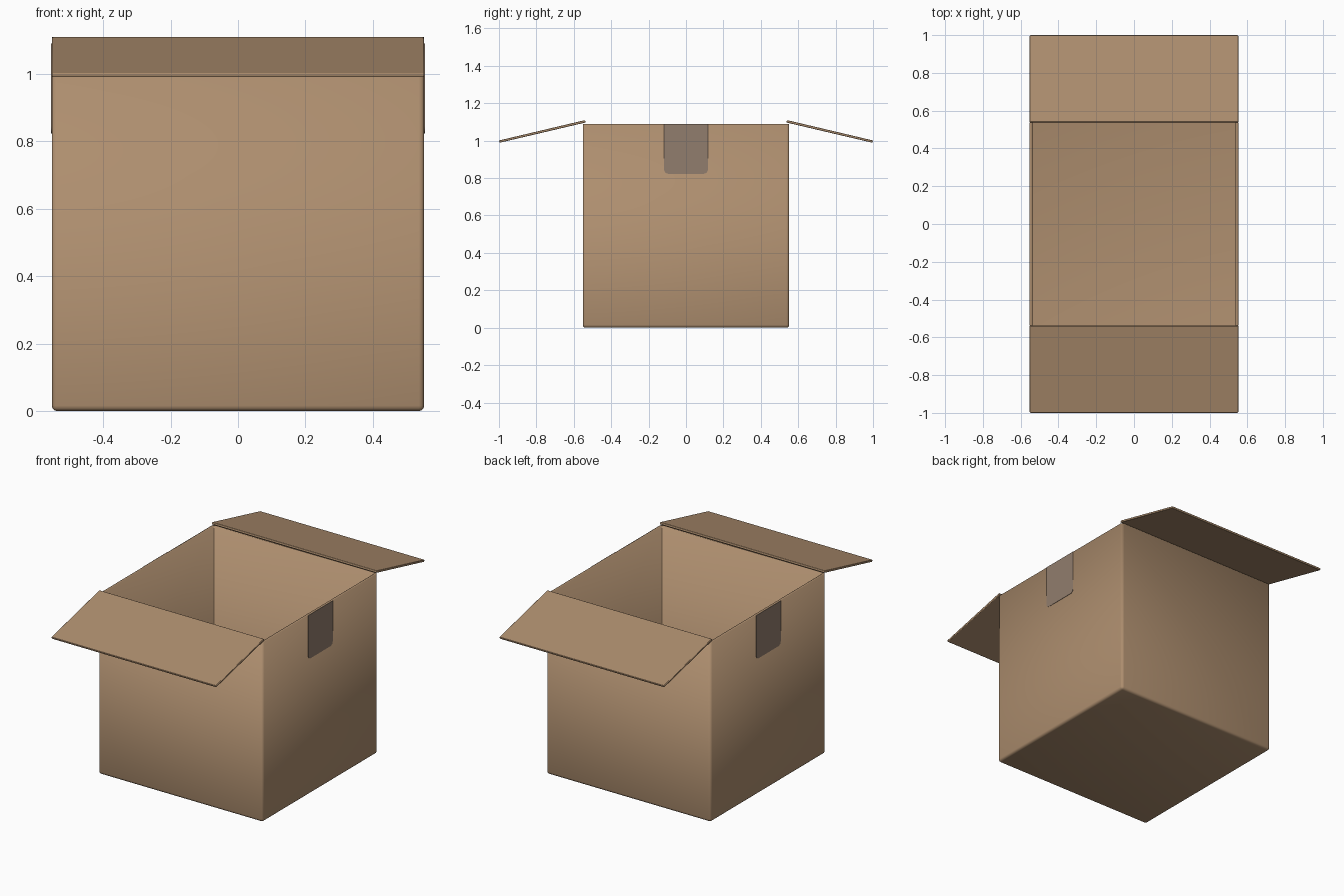
import bpy, bmesh, math

if "Cube" in bpy.data.objects:
    bpy.data.objects.remove(bpy.data.objects["Cube"])

HALF, TOP, WALL = 0.552, 1.09, 0.014


def material(name, rgb):
    m = bpy.data.materials.new(name)
    m.diffuse_color = (*rgb, 1)
    m.use_nodes = True
    m.node_tree.nodes["Principled BSDF"].inputs["Base Color"].default_value = m.diffuse_color
    return m


cardboard = material("cardboard brown", (0.42, 0.27, 0.157))
tape_grey = material("tape grey", (0.285, 0.207, 0.155))


def finish(bm, name, mat):
    bmesh.ops.recalc_face_normals(bm, faces=bm.faces)
    me = bpy.data.meshes.new(name)
    bm.to_mesh(me)
    bm.free()
    ob = bpy.data.objects.new(name, me)
    bpy.context.collection.objects.link(ob)
    me.materials.append(mat)
    bpy.ops.object.select_all(action='DESELECT')
    bpy.context.view_layer.objects.active = ob
    ob.select_set(True)
    bpy.ops.object.shade_smooth_by_angle(angle=math.radians(35))
    return ob


def prism(name, pts, offset, mat):
    """Closed polygon swept by an x offset."""
    bm = bmesh.new()
    f = bm.faces.new([bm.verts.new(p) for p in pts])
    g = bmesh.ops.extrude_face_region(bm, geom=[f])
    moved = [v for v in g["geom"] if isinstance(v, bmesh.types.BMVert)]
    bmesh.ops.translate(bm, verts=moved, vec=(offset, 0, 0))
    return finish(bm, name, mat)


# Open box: rounded outer shell, thickened inwards
bm = bmesh.new()
bmesh.ops.create_cube(bm, size=1)
for v in bm.verts:
    v.co = (v.co.x * 2 * HALF, v.co.y * 2 * HALF, (v.co.z + 0.5) * TOP)
edges = [e for e in bm.edges if min(v.co.z for v in e.verts) < 0.01]
bmesh.ops.bevel(bm, geom=edges, offset=0.016, segments=3, profile=0.5, affect='EDGES')
lid = [f for f in bm.faces if all(v.co.z > TOP - 1e-4 for v in f.verts)]
bmesh.ops.delete(bm, geom=lid, context='FACES_ONLY')
# the open shell is oriented outwards by finish()
box = finish(bm, "box_body", cardboard)
mod = box.modifiers.new("wall thickness", 'SOLIDIFY')
mod.thickness, mod.offset = WALL, -1

# Folded-out flaps and side tape, mirrored front/back and right/left
for s, flap_name, tape_name in ((-1, "front_flap", "left_tape"), (1, "back_flap", "right_tape")):
    profile = [(0.537, 1.097), (0.540, 1.11), (1.0, 1.001), (0.997, 0.989)]
    flap = prism(flap_name, [(-HALF, s * y, z) for y, z in profile], 2 * HALF, cardboard)
    bev = flap.modifiers.new("soft edges", 'BEVEL')
    bev.width, bev.segments = 0.003, 2

    w, low, r = 0.117, 0.823, 0.022
    outline = [(-w, TOP), (w, TOP)]
    for cy, start in ((w - r, 0), (r - w, -90)):
        for i in range(5):
            a = math.radians(start - i * 22.5)
            outline.append((cy + r * math.cos(a), low + r + r * math.sin(a)))
    prism(tape_name, [(s * (HALF - 0.001), y, z) for y, z in outline], s * 0.003, tape_grey)
